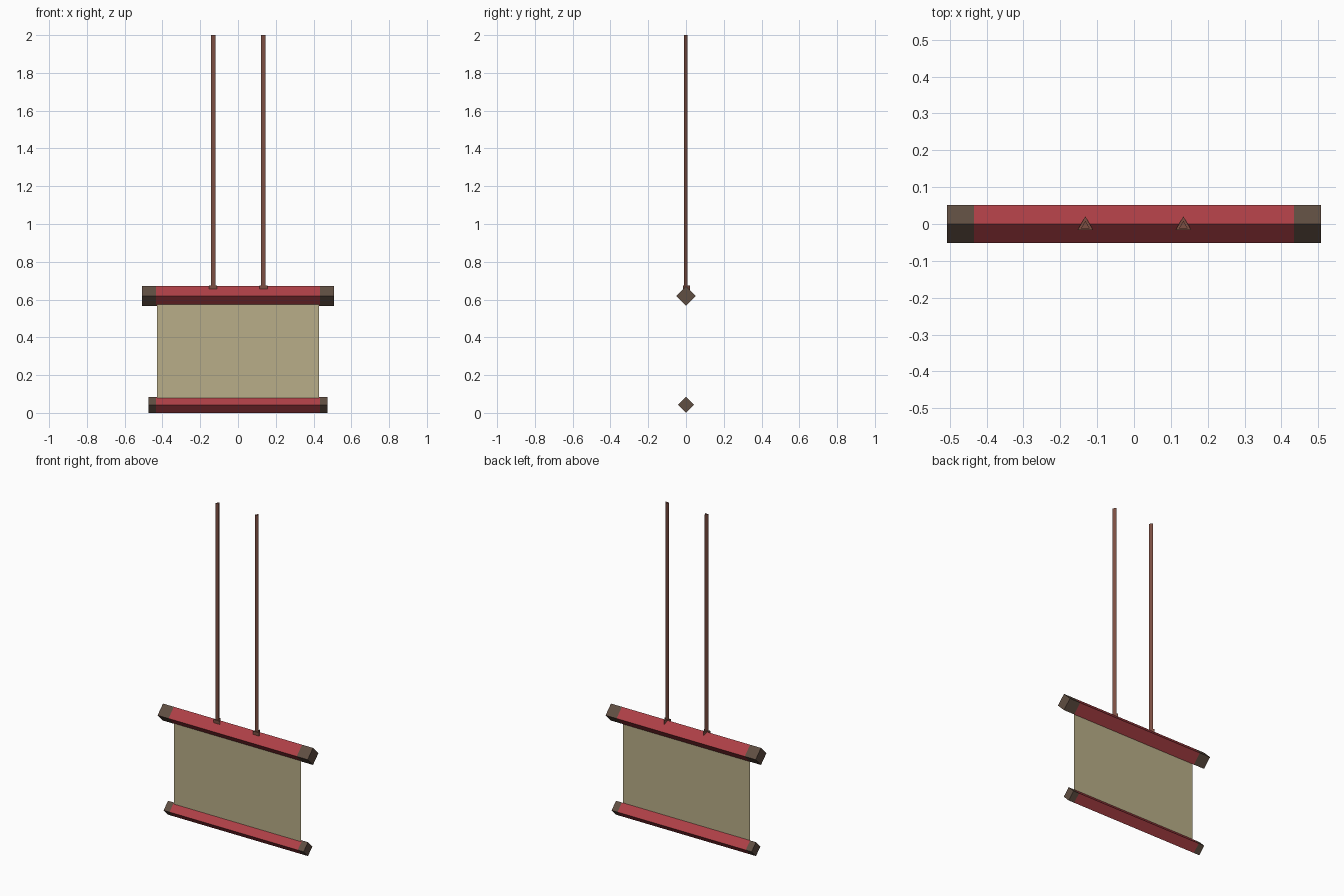
import bpy, bmesh, math

if "Cube" in bpy.data.objects:
    bpy.data.objects.remove(bpy.data.objects["Cube"])


def material(name, rgb):
    m = bpy.data.materials.new(name)
    lin = [(c / 255 / 12.92) if c / 255 <= 0.04045 else ((c / 255 + 0.055) / 1.055) ** 2.4 for c in rgb]
    m.diffuse_color = (*lin, 1)
    m.use_nodes = True
    m.node_tree.nodes["Principled BSDF"].inputs["Base Color"].default_value = m.diffuse_color
    return m


RED = material("red lacquer", (174, 64, 70))
DARK = material("dark brown wood", (96, 78, 66))
ROD = material("reddish brown wood", (124, 78, 66))
CLOTH = material("tan cloth", (184, 174, 136))


def finish(name, bm, mats):
    bmesh.ops.recalc_face_normals(bm, faces=bm.faces)
    me = bpy.data.meshes.new(name)
    bm.to_mesh(me)
    bm.free()
    for m in mats:
        me.materials.append(m)
    ob = bpy.data.objects.new(name, me)
    bpy.context.collection.objects.link(ob)
    return ob


def bar(name, z, r, half, red_half):
    """Diamond-section bar along x with a red middle and brown ends."""
    bm = bmesh.new()
    rings = []
    for x in (-half, -red_half, red_half, half):
        rings.append([bm.verts.new((x, r * math.cos(i * math.pi / 2), z + r * math.sin(i * math.pi / 2)))
                      for i in range(4)])
    for s, (a, b) in enumerate(zip(rings, rings[1:])):
        for i in range(4):
            j = (i + 1) % 4
            bm.faces.new((a[i], a[j], b[j], b[i])).material_index = 0 if s == 1 else 1
    for ring in (rings[0], rings[-1]):
        bm.faces.new(ring).material_index = 1
    return finish(name, bm, [RED, DARK])


def prism(name, x, y, r, z0, z1):
    """Upright three-sided post with one corner toward the back."""
    bm = bmesh.new()
    rings = [[bm.verts.new((x + r * math.cos(a), y + r * math.sin(a), z))
              for a in (math.pi / 2 + k * math.tau / 3 for k in range(3))] for z in (z0, z1)]
    for i in range(3):
        j = (i + 1) % 3
        bm.faces.new((rings[0][i], rings[0][j], rings[1][j], rings[1][i]))
    for ring in rings:
        bm.faces.new(ring)
    return finish(name, bm, [ROD])


# Upper and lower bars
bar("top_bar", 0.619, 0.052, 0.508, 0.434)
bar("bottom_bar", 0.0425, 0.0425, 0.474, 0.434)

# Thin hanging cloth between the bars
bm = bmesh.new()
bm.faces.new([bm.verts.new((x, -0.006, z)) for x, z in
              ((-0.43, 0.077), (0.43, 0.077), (0.43, 0.576), (-0.43, 0.576))])
finish("cloth_panel", bm, [CLOTH])

# Hanging rods with wider feet on the top bar
for side, x in (("left", -0.132), ("right", 0.134)):
    prism(side + "_rod", x, -0.005, 0.0135, 0.65, 2.0)
    prism(side + "_rod_foot", x, -0.004, 0.0245, 0.645, 0.675)
